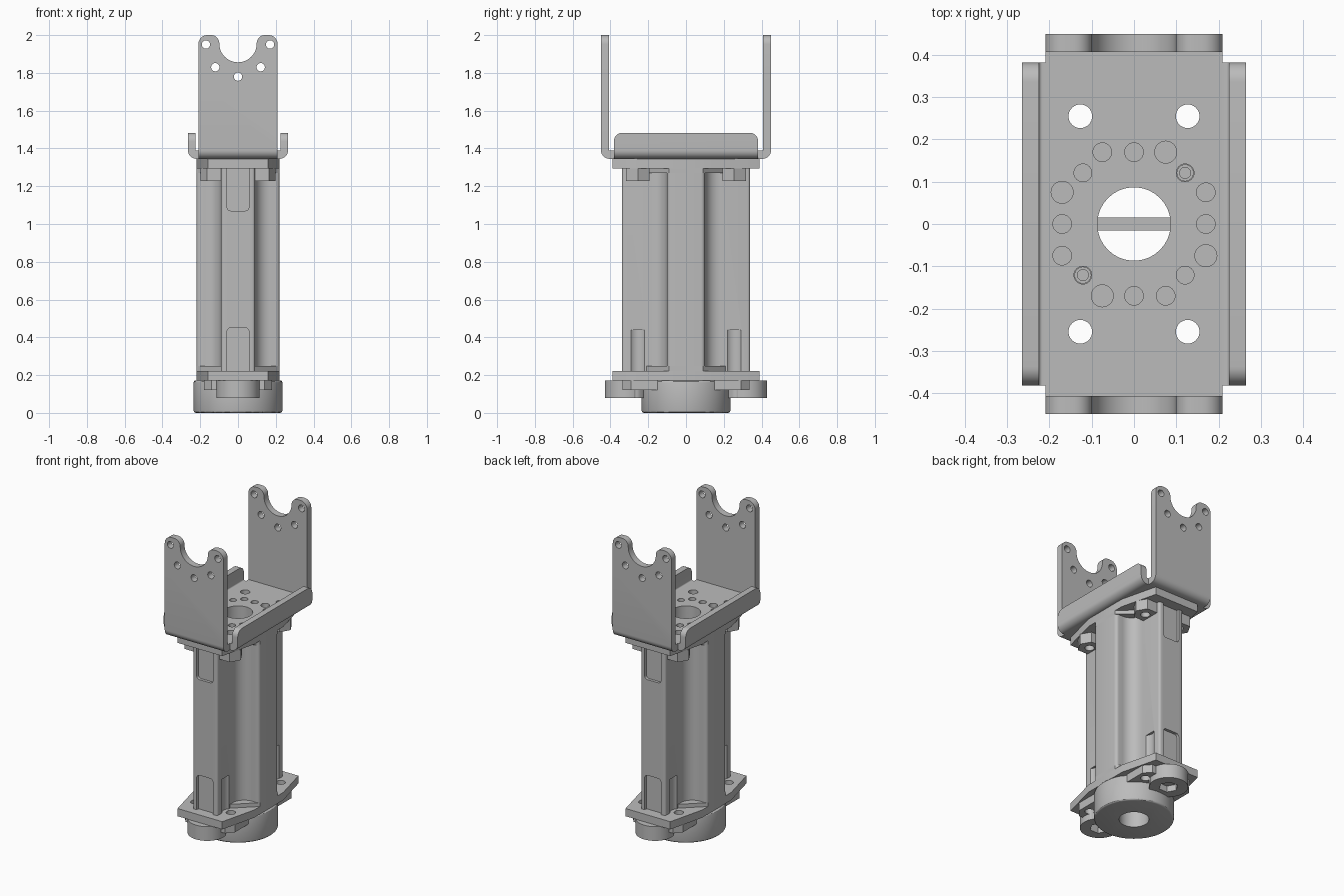
import bpy, bmesh, math
from mathutils import Vector

cube = bpy.data.objects.get("Cube")
if cube:
    bpy.data.objects.remove(cube, do_unlink=True)

grey = bpy.data.materials.new("plain grey")
grey.use_nodes = True
grey.diffuse_color = (0.5, 0.5, 0.5, 1)
grey.node_tree.nodes["Principled BSDF"].inputs["Base Color"].default_value = (0.5, 0.5, 0.5, 1)
SIGNS = [(sx, sy) for sx in (-1, 1) for sy in (-1, 1)]


def prism(name, pts, lo, hi, axis="z"):
    """Extrude a 2D outline along an axis."""
    place = {"z": lambda a, b, h: (a, b, h),
             "y": lambda a, b, h: (a, h, b),
             "x": lambda a, b, h: (h, a, b)}[axis]
    bm = bmesh.new()
    face = bm.faces.new([bm.verts.new(place(a, b, lo)) for a, b in pts])
    ext = bmesh.ops.extrude_face_region(bm, geom=[face])
    shift = Vector(place(0, 0, hi - lo))
    bmesh.ops.translate(bm, vec=shift, verts=[v for v in ext["geom"] if isinstance(v, bmesh.types.BMVert)])
    bmesh.ops.recalc_face_normals(bm, faces=bm.faces)
    mesh = bpy.data.meshes.new(name)
    bm.to_mesh(mesh)
    bm.free()
    mesh.materials.append(grey)
    obj = bpy.data.objects.new(name, mesh)
    bpy.context.collection.objects.link(obj)
    return obj


def arc(cx, cy, r, a0, a1, n=8):
    angles = [math.radians(a0 + (a1 - a0) * i / n) for i in range(n + 1)]
    return [(cx + r * math.cos(a), cy + r * math.sin(a)) for a in angles]


def circle(cx, cy, r, n=32):
    return arc(cx, cy, r, 0, 360, n)[:-1]


def rounded(x0, x1, y0, y1, r):
    return (arc(x1 - r, y1 - r, r, 0, 90) + arc(x0 + r, y1 - r, r, 90, 180)
            + arc(x0 + r, y0 + r, r, 180, 270) + arc(x1 - r, y0 + r, r, 270, 360))


def mirror(pts, second=False):
    """Mirror a half outline across the first axis, or the second."""
    back = [(a, -b) if second else (-a, b) for a, b in reversed(pts)]
    out = []
    for p in pts + back:
        if not out or math.dist(p, out[-1]) > 1e-5:
            out.append(p)
    return out[:-1] if math.dist(out[0], out[-1]) < 1e-5 else out


def combine(obj, tool, op="DIFFERENCE"):
    mod = obj.modifiers.new("cut", "BOOLEAN")
    mod.operation, mod.solver, mod.object = op, "EXACT", tool
    bpy.context.view_layer.objects.active = obj
    bpy.ops.object.modifier_apply(modifier=mod.name)
    bpy.data.objects.remove(tool, do_unlink=True)


def drill(obj, holes, lo, hi, axis="z"):
    for a, b, r in holes:
        combine(obj, prism("cutter", circle(a, b, r), lo, hi, axis))


def octagon(x, y, cx, cy):
    return [(x, -cy), (x, cy), (cx, y), (-cx, y), (-x, cy), (-x, -cy), (-cx, -y), (cx, -y)]


bolts = [(0.127 * sx, 0.255 * sy, 0.028) for sx, sy in SIGNS]
BASE, SHEET = 1.345, 0.043

# Bracket: bent channel trimmed to the shape of its upright ears
outer = arc(0.405, BASE + 0.045, 0.045, -90, 0) + [(0.45, 2.1)]
inner = [(0.45 - SHEET, 2.1), (0.45 - SHEET, BASE + SHEET)]
bracket = prism("bracket", mirror(outer + inner), -0.21, 0.21, "x")
ears = ([(0.21, 1.3)] + arc(0.162, 1.952, 0.048, 0, 90) + arc(0.142, 1.957, 0.043, 90, 180)
        + arc(0, 1.955, 0.099, 0, -90, 12))
combine(bracket, prism("cutter", mirror(ears), -1, 1, "y"), "INTERSECT")
drill(bracket, [(-0.17, 1.95, 0.022), (0.17, 1.95, 0.022), (-0.12, 1.83, 0.022),
                (0.12, 1.83, 0.022), (0, 1.78, 0.022)], -1, 1, "y")
ring = [(0.17 * c, 0.17 * s, 0.022) for c, s in ((1, 0), (-1, 0), (0, 1), (0, -1))]
for sx, sy in SIGNS:
    big, small = (0.026, 0.022) if sx * sy < 0 else (0.022, 0.026)
    ring += [(0.121 * sx, 0.121 * sy, 0.021), (0.17 * sx, 0.075 * sy, big),
             (0.075 * sx, 0.17 * sy, small)]
drill(bracket, bolts + ring + [(0, 0, 0.087)], BASE - 0.02, BASE + 0.08)

# Low folded lips along both long sides
for s, side in ((-1, "right"), (1, "left")):
    lip = (arc(0.22, BASE + 0.045, 0.045, -90, 0) + [(0.265, 1.6), (0.225, 1.6)]
           + arc(0.217, BASE + SHEET + 0.008, 0.008, 0, -90, 4) + [(0.209, BASE + SHEET), (0.209, BASE)])
    obj = prism(side + "_lip", [(s * a, b) for a, b in lip], -0.4, 0.4, "y")
    combine(obj, prism("cutter", rounded(-0.382, 0.382, 1.2, 1.483, 0.045), -1, 1, "x"), "INTERSECT")

# End plates of the column, each with a raised step
upper = prism("upper_plate", octagon(0.22, 0.39, 0.16, 0.15), 1.295, BASE)
drill(upper, bolts + [(0, 0, 0.088)], 1.2, 1.4)
lower = prism("lower_plate", octagon(0.22, 0.39, 0.16, 0.15), 0.172, 0.222)
drill(lower, bolts + [(0, 0, 0.088)], 0.1, 0.3)
for name, lo, hi in (("upper_step", 1.27, 1.295), ("lower_step", 0.222, 0.247)):
    drill(prism(name, octagon(0.22, 0.21, 0.09, 0.09), lo, hi), [(0, 0, 0.09)], 0.1, 1.4)

# Column: cross-shaped extrusion with hollow centre
quarter = ([(0.22, 0.08)] + arc(0.20, 0.08, 0.02, 0, 90, 5) + arc(0.17, 0.18, 0.08, -90, -180, 10)
           + arc(0.075, 0.325, 0.015, 0, 90, 4))
column = prism("column", mirror(mirror(quarter)[::-1], True), 0.222, 1.295)
drill(column, [(0, 0, 0.13)], 0, 2)
drill(column, [(a, b, 0.052) for a, b, r in bolts], 0.1, 0.44)
for s in (-1, 1):
    for lo, hi in ((0.1, 0.45), (1.07, 1.4)):
        y0, y1 = sorted((0.322 * s, 0.4 * s))
        combine(column, prism("cutter", rounded(-0.058, 0.058, lo, hi, 0.02), y0, y1, "y"))
prism("inner_web", [(-0.135, -0.015), (0.135, -0.015), (0.135, 0.015), (-0.135, 0.015)], 0.24, 1.28)

# Hexagonal nuts under the upper plate
for i, (x, y, r) in enumerate(bolts):
    nut = prism("nut_%d" % (i + 1), circle(x, y, 0.072, 6), 1.228, 1.295)
    drill(nut, [(x, y, r)], 1.1, 1.4)

# Screws seen through the bracket
for s in (-1, 1):
    screw = prism("small_screw", circle(0.121 * s, 0.121 * s, 0.02), BASE - 0.01, BASE + 0.012)
    drill(screw, [(0.121 * s, 0.121 * s, 0.013)], BASE - 0.002, BASE + 0.1)

# Round foot with a central bore and a softened rim
foot = prism("foot", circle(0, 0, 0.235, 64), 0, 0.172)
bevel = foot.modifiers.new("rim", "BEVEL")
bevel.width, bevel.segments = 0.012, 3
bpy.context.view_layer.objects.active = foot
bpy.ops.object.modifier_apply(modifier=bevel.name)
drill(foot, [(0, 0, 0.088)], -0.1, 0.3)

# Mounting blocks and hex-socket bosses at both ends
for s, end in ((-1, "front"), (1, "back")):
    half = [(0.18, 0.15 * s), (0.18, 0.29 * s), (0.14, 0.335 * s)]
    block = prism(end + "_block", mirror(half), 0.12, 0.172)
    drill(block, [b for b in bolts if b[1] * s > 0], 0, 0.3)
    combine(block, prism("cutter", circle(0, 0, 0.2), 0, 0.3))
    boss = prism(end + "_boss", circle(0, 0.315 * s, 0.115, 48), 0.08, 0.172)
    combine(boss, prism("cutter", circle(0, 0.315 * s, 0.058, 6), 0, 0.14))
    drill(boss, [b for b in bolts if b[1] * s > 0], 0, 0.3)

# Smooth the round surfaces, keep sharp edges
bpy.ops.object.select_all(action="DESELECT")
for obj in bpy.context.collection.objects:
    if obj.type == "MESH":
        obj.select_set(True)
        bpy.context.view_layer.objects.active = obj
bpy.ops.object.shade_smooth_by_angle(angle=math.radians(30))
